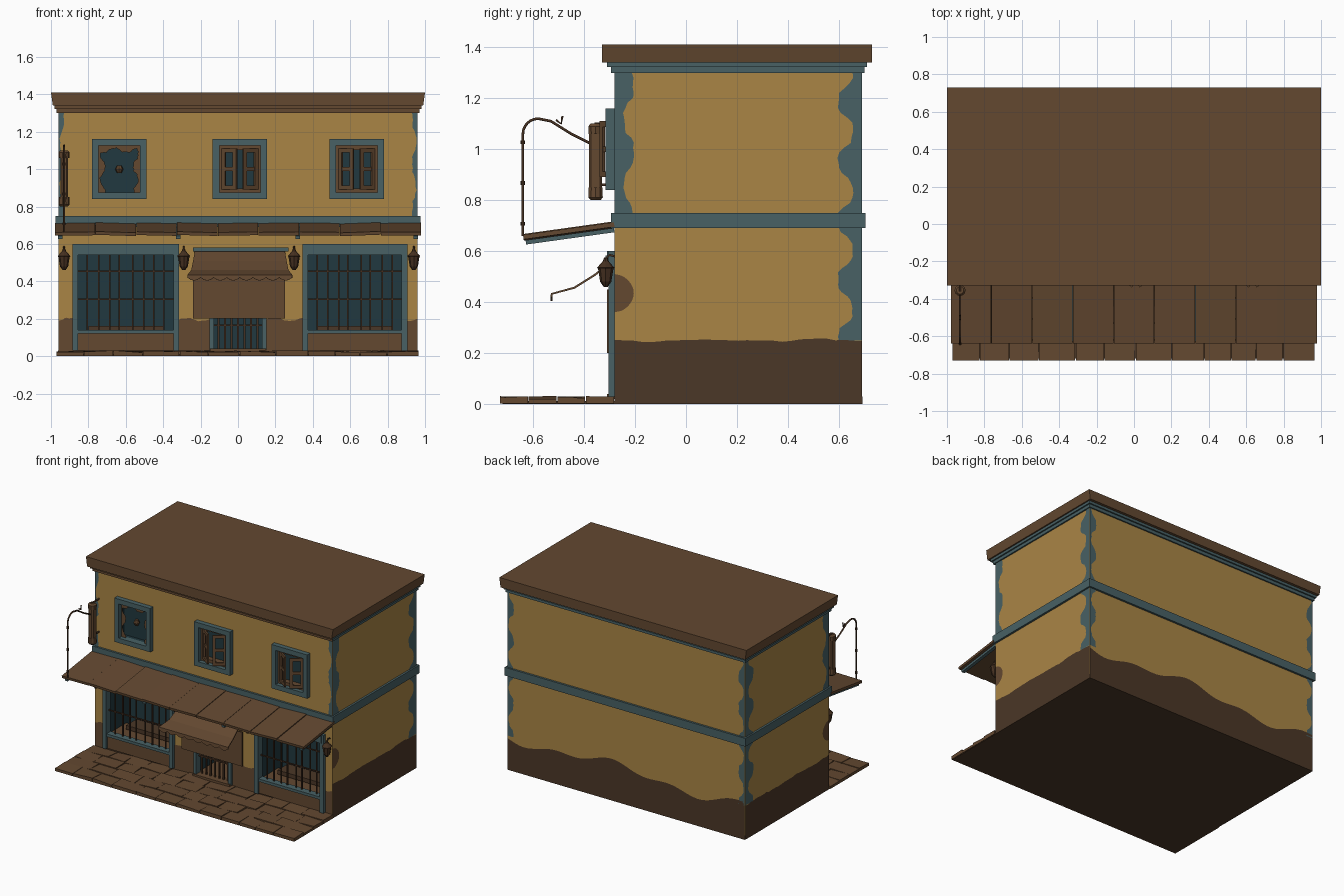
import bpy, bmesh, math, random
from mathutils import Matrix, Vector

random.seed(4)
cube = bpy.data.objects.get("Cube")
if cube:
    bpy.data.objects.remove(cube)


def material(name, r, g, b):
    m = bpy.data.materials.new(name)
    m.use_nodes = True
    m.diffuse_color = (r, g, b, 1)
    node = next(n for n in m.node_tree.nodes if n.type == "BSDF_PRINCIPLED")
    node.inputs["Base Color"].default_value = (r, g, b, 1)
    node.inputs["Roughness"].default_value = 0.8
    return m


ochre = material("ochre plaster", 0.40, 0.235, 0.06)
brown = material("weathered brown", 0.125, 0.065, 0.03)
dark_brown = material("damp brown", 0.07, 0.038, 0.02)
teal = material("faded teal", 0.065, 0.12, 0.13)
night = material("dark teal", 0.015, 0.04, 0.05)
iron = material("rusty iron", 0.06, 0.03, 0.015)


def finish(name, bm, *mats):
    mesh = bpy.data.meshes.new(name)
    bm.to_mesh(mesh)
    bm.free()
    for m in mats:
        mesh.materials.append(m)
    ob = bpy.data.objects.new(name, mesh)
    bpy.context.collection.objects.link(ob)
    return ob


def add_box(bm, x0, x1, y0, y1, z0, z1, turn=None):
    place = Matrix.Translation(((x0 + x1) / 2, (y0 + y1) / 2, (z0 + z1) / 2))
    if turn:
        place = place @ turn
    size = Matrix.Diagonal((x1 - x0, y1 - y0, z1 - z0, 1))
    return bmesh.ops.create_cube(bm, size=1, matrix=place @ size)["verts"]


def boxes(name, mat, *parts):
    bm = bmesh.new()
    for p in parts:
        add_box(bm, *p)
    return finish(name, bm, mat)


def frame(x0, x1, z0, z1, w, y0, y1):
    """Four bars around a rectangle."""
    return [(x0, x0 + w, y0, y1, z0, z1), (x1 - w, x1, y0, y1, z0, z1),
            (x0 + w, x1 - w, y0, y1, z0, z0 + w), (x0 + w, x1 - w, y0, y1, z1 - w, z1)]


def patch(name, mat, place, t0, t1, width, n=28):
    """Thin wall plate with one wavy edge; place(t, w) gives the point."""
    bm = bmesh.new()
    ts = [t0 + (t1 - t0) * i / n for i in range(n + 1)]
    a = [bm.verts.new(place(t, 0)) for t in ts]
    b = [bm.verts.new(place(t, width(t))) for t in ts]
    for i in range(n):
        f = bm.faces.new((a[i], a[i + 1], b[i + 1], b[i]))
        f.normal_update()
        c = f.calc_center_median() - Vector((0, 0.2, 0))
        if f.normal.dot(Vector((c.x, c.y, 0))) < 0:
            f.normal_flip()
    return finish(name, bm, mat)


def lathe(name, mat, profile, at, n=8):
    bm = bmesh.new()
    rings = [[bm.verts.new((at[0] + r * math.cos(k * math.tau / n),
                            at[1] + r * math.sin(k * math.tau / n), at[2] + z))
              for k in range(n)] for r, z in profile]
    for lo, hi in zip(rings, rings[1:]):
        for k in range(n):
            bm.faces.new((lo[k], lo[(k + 1) % n], hi[(k + 1) % n], hi[k]))
    bm.faces.new(rings[0][::-1])
    bm.faces.new(rings[-1])
    return finish(name, bm, mat)


def wire(name, mat, pts, radius):
    cu = bpy.data.curves.new(name, "CURVE")
    cu.dimensions = "3D"
    cu.bevel_depth, cu.bevel_resolution, cu.use_fill_caps = radius, 1, True
    sp = cu.splines.new("POLY")
    sp.points.add(len(pts) - 1)
    for p, co in zip(sp.points, pts):
        p.co = (*co, 1)
    cu.materials.append(mat)
    bpy.context.collection.objects.link(bpy.data.objects.new(name, cu))


# Walls: solid rear block, front slab pierced by shop bays, door and windows
W, F, B = 0.96, -0.28, 0.69
bays = [(-0.87, -0.33), (-0.14, 0.14), (0.36, 0.89)]
window_x = (-0.635, 0.01, 0.635)
holes = [(c - 0.12, c + 0.12) for c in window_x]


def piers(openings, z0, z1):
    xs = [-W] + [x for o in openings for x in o] + [W]
    return [(a, b, F, 0, z0, z1) for a, b in zip(xs[::2], xs[1::2])]


boxes("walls", ochre, (-W, W, 0, B, 0.004, 1.32), (-W, W, F, 0, 0.58, 0.87),
      (-W, W, F, 0, 1.13, 1.32), *piers(bays, 0.004, 0.58), *piers(holes, 0.87, 1.13))
boxes("foundation", dark_brown, (-W - 0.002, W + 0.002, F, B + 0.002, 0, 0.03))

# Dark rooms behind the openings
bm = bmesh.new()
for openings, z0, z1, back in ((bays, 0.03, 0.578, -0.004), (holes, 0.872, 1.128, -0.24)):
    for x0, x1 in openings:
        add_box(bm, x0 + 0.002, x1 - 0.002, F + 0.003, back, z0, z1)
bm.normal_update()
bmesh.ops.delete(bm, geom=[f for f in bm.faces if f.normal.y < -0.5], context="FACES")
bmesh.ops.reverse_faces(bm, faces=bm.faces[:])
finish("dark_rooms", bm, night)

# Belt, cornice and roof
boxes("belt_course", teal, (-0.975, 0.975, -0.295, 0.705, 0.69, 0.75))
bm = bmesh.new()
add_box(bm, -0.97, 0.97, -0.295, 0.7, 1.30, 1.325)
add_box(bm, -0.98, 0.98, -0.31, 0.71, 1.322, 1.345)
bm.normal_update()
for f in bm.faces:
    f.material_index = int(f.normal.y < -0.5)
finish("cornice", bm, teal, brown)
bm = bmesh.new()
for v in add_box(bm, -1, 1, -0.33, 0.73, 1.34, 1.41):
    if v.co.z < 1.38:
        v.co.x *= 0.99
finish("roof", bm, brown)


# Worn plaster: damp base and chipped corners
def ragged(base, amp, freq, phase=0):
    return lambda t: base + amp * math.tanh(2 * math.sin(freq * t + phase)) + random.uniform(-1, 1) * 0.004


for s, side in ((1, "left"), (-1, "right")):
    x = s * (W + 0.003)
    patch(side + "_damp_base", dark_brown, lambda t, w: (x, t, w), F, B, ragged(0.25, 0.004, 15))
    for level, z0, z1 in (("lower", 0.25, 0.69), ("upper", 0.75, 1.30)):
        patch(f"{side}_{level}_rear_chips", teal, lambda t, w: (x, B - w, t), z0, z1,
              ragged(0.065, 0.03, 27, 1))
        patch(f"{side}_{level}_back_chips", teal, lambda t, w: (s * (W - w), B + 0.003, t), z0, z1,
              ragged(0.03, 0.02, 27, 1))
    patch(side + "_front_chips", teal, lambda t, w: (x, F + w, t), 0.75, 1.30, ragged(0.055, 0.02, 24, 3))
    patch(side + "_stain", brown, lambda t, w: (x, F + w, t), 0.36, 0.51,
          lambda t: 0.075 * math.sqrt(max(0, math.sin(math.pi * (t - 0.36) / 0.15))))
    patch(side + "_front_edge_chips", teal, lambda t, w: (s * (W - w), F - 0.003, t), 0.75, 1.30,
          ragged(0.018, 0.01, 26))
patch("back_damp_base", dark_brown, lambda t, w: (t, B + 0.003, w), -W, W,
      lambda t: 0.25 + 0.035 * math.sin(5 * t + 1) + 0.02 * math.sin(13 * t), 60)
for i, (x0, x1, *_) in enumerate(piers(bays, 0, 1)):
    patch(f"front_damp_base_{i}", brown, lambda t, w: (t, F - 0.003, w), x0, x1, ragged(0.195, 0.008, 40), 8)

# Shop windows: posts, lintel, sill, stall panel and iron grille
for name, (x0, x1) in zip(("right_shop", "left_shop"), bays[::2]):
    mid = (x0 + x1) / 2
    boxes(name + "_surround", teal, *[(x - 0.015, x + 0.015, -0.305, F + 0.03, 0.03, 0.6) for x in (x0, x1)],
          (x0, x1, -0.31, F + 0.03, 0.54, 0.6), (x0, x1, -0.3, F + 0.03, 0.12, 0.14))
    boxes(name + "_stall_panel", brown, (x0, x1, -0.29, -0.05, 0.03, 0.122))
    bars = []
    for k in range(1, 9):
        x = x0 + (x1 - x0) * k / 9 + random.uniform(-1, 1) * 0.008
        bars.append((x - 0.004, x + 0.004, -0.272, -0.264, 0.14, 0.54))
    bars += [(x0, x1, -0.274, -0.266, z, z + 0.008) for z in (0.3, 0.45)]
    boxes(name + "_grille", iron, *bars)
    boxes(name + "_shelf", dark_brown, (mid - 0.2, mid + 0.2, -0.15, -0.03, 0.13, 0.16))

# Doorway with hanging board and gate
boxes("door_posts", teal, *[(s * 0.14 - 0.012, s * 0.14 + 0.012, -0.3, -0.25, 0.03, 0.55) for s in (-1, 1)])
boxes("door_gate", iron, *[(x * 0.035 - 0.005, x * 0.035 + 0.005, -0.27, -0.26, 0.03, 0.5) for x in range(-3, 4)],
      (-0.13, 0.13, -0.272, -0.258, 0.16, 0.17))
boxes("door_board", brown, (-0.24, 0.25, -0.31, -0.302, 0.2, 0.45))
boxes("door_step", brown, (-0.15, 0.15, -0.31, -0.05, 0.02, 0.04))

# Scalloped cloth canopy over the door
bm = bmesh.new()
rows = []
for y, z, half in ((-0.29, 0.565, 0.24), (-0.36, 0.51, 0.25), (-0.44, 0.46, 0.26), (-0.53, 0.435, 0.28)):
    rows.append([bm.verts.new((0.01 + half * (k / 16 - 1), y, z)) for k in range(33)])
rows.append([bm.verts.new((v.co.x, -0.532, 0.42 - 0.016 * abs(math.sin(k * math.pi / 4))))
             for k, v in enumerate(rows[-1])])
for a, b in zip(rows, rows[1:]):
    for k in range(32):
        bm.faces.new((a[k], b[k], b[k + 1], a[k + 1]))
canopy = finish("door_canopy", bm, brown)
canopy.modifiers.new("cloth", "SOLIDIFY").thickness = 0.008
boxes("canopy_rail", teal, (-0.24, 0.27, -0.315, F, 0.56, 0.582))

# Street awning of broad planks on sloping beams
tilt = math.atan2(0.05, 0.36)
bm = bmesh.new()
step = 1.96 / 9
for k in range(9):
    x = -0.98 + k * step
    turn = Matrix.Rotation(tilt, 4, "X") @ Matrix.Rotation(random.uniform(-0.04, 0.04), 4, "Y")
    add_box(bm, x + 0.001, x + step - 0.001, -0.64, -0.28, 0.67, 0.688, turn)
finish("awning_planks", bm, brown)
slope = Matrix.Rotation(tilt, 4, "X")
boxes("awning_beams", teal, *[(x - 0.012, x + 0.012, -0.63, F, 0.65, 0.667, slope) for x in (-0.95, -0.32, 0.32, 0.95)])

# Upper windows: teal frame, brown inner frame, open casements
for i, c in enumerate(window_x):
    boxes(f"window_frame_{i}", teal, *frame(c - 0.145, c + 0.145, 0.84, 1.16, 0.035, -0.315, F + 0.01))
    if i == 0:
        for s in (-1, 1):
            patch(f"broken_board_{s}", brown, lambda t, w: (c + s * (0.115 - w), -0.284, t), 0.87, 1.13,
                  ragged(0.028, 0.012, 45))
        patch("broken_board_top", brown, lambda t, w: (t, -0.283, 1.13 - w), c - 0.11, c + 0.11, ragged(0.03, 0.012, 50))
        lathe("window_knob", brown, [(0.012, -0.02), (0.022, 0), (0.012, 0.02)], (c, -0.265, 1.0))
        continue
    boxes(f"window_inner_frame_{i}", brown, *frame(c - 0.112, c + 0.112, 0.872, 1.128, 0.025, -0.285, -0.245))
    for s in (-1, 1):
        leaf = boxes(f"casement_{i}_{s}", brown, *frame(0, 0.095, -0.11, 0.11, 0.022, -0.006, 0.006),
                     (0.02, 0.075, -0.004, 0.004, -0.01, 0.01))
        leaf.location = (c + s * 0.095, -0.28, 1.0)
        leaf.rotation_euler.z = math.radians(-145 if s > 0 else -35)

# Wall lanterns
for i, x in enumerate((-0.93, -0.29, 0.30, 0.94)):
    lathe(f"lantern_{i}", iron, [(0.008, 0), (0.022, 0.02), (0.03, 0.07), (0.034, 0.075), (0.012, 0.1), (0.006, 0.115)],
          (x, -0.315, 0.46))
    wire(f"lantern_arm_{i}", iron, [(x, F, 0.58), (x, -0.30, 0.585), (x, -0.315, 0.57)], 0.005)

# Hanging sign box, its brackets and the bent pipe
X = -0.93
sign = boxes("hanging_sign", brown, (X - 0.02, X + 0.02, -0.38, -0.33, 0.83, 1.08))
sign.modifiers.new("soft_edges", "BEVEL").width = 0.008
lathe("sign_top", brown, [(0.028, 0), (0.03, 0.03), (0.02, 0.04)], (X, -0.355, 1.06), 10)
lathe("sign_foot", brown, [(0.02, 0), (0.03, 0.01), (0.028, 0.05)], (X, -0.355, 0.8), 10)
for z in (0.86, 1.1):
    wire("sign_bracket", iron, [(X, F, z), (X, -0.36, z)], 0.006)
bend = [(X, -0.58 - 0.06 * math.sin(a * math.pi / 12), 1.06 + 0.06 * math.cos(a * math.pi / 12)) for a in range(7)]
wire("bent_pipe", iron, [(X, -0.37, 1.02), (X, -0.45, 1.06), (X, -0.53, 1.11), *bend, (X, -0.64, 0.85), (X, -0.64, 0.66)], 0.006)
wire("pipe_hook", iron, [(X, -0.51, 1.115), (X, -0.49, 1.10), (X, -0.485, 1.13)], 0.005)
for z in (0.7, 0.86, 1.02):
    lathe("pipe_joint", iron, [(0.009, 0), (0.009, 0.015)], (X, -0.64, z))

# Pavement of uneven slabs
boxes("pavement_bed", dark_brown, (-0.96, 0.96, -0.72, F, 0, 0.012))
bm = bmesh.new()
depth = 0.45 / 4
for row in range(4):
    y, x = -0.73 + row * depth, -0.97
    while x < 0.96:
        end = min(0.97, x + random.uniform(0.13, 0.21))
        end = 0.97 if end > 0.9 else end
        for v in add_box(bm, x, end - 0.004, y, y + depth - 0.003, 0.002, 0.025):
            if v.co.z > 0.02:
                v.co.z += random.uniform(-0.006, 0.006)
        x = end
finish("pavement_slabs", bm, brown)
